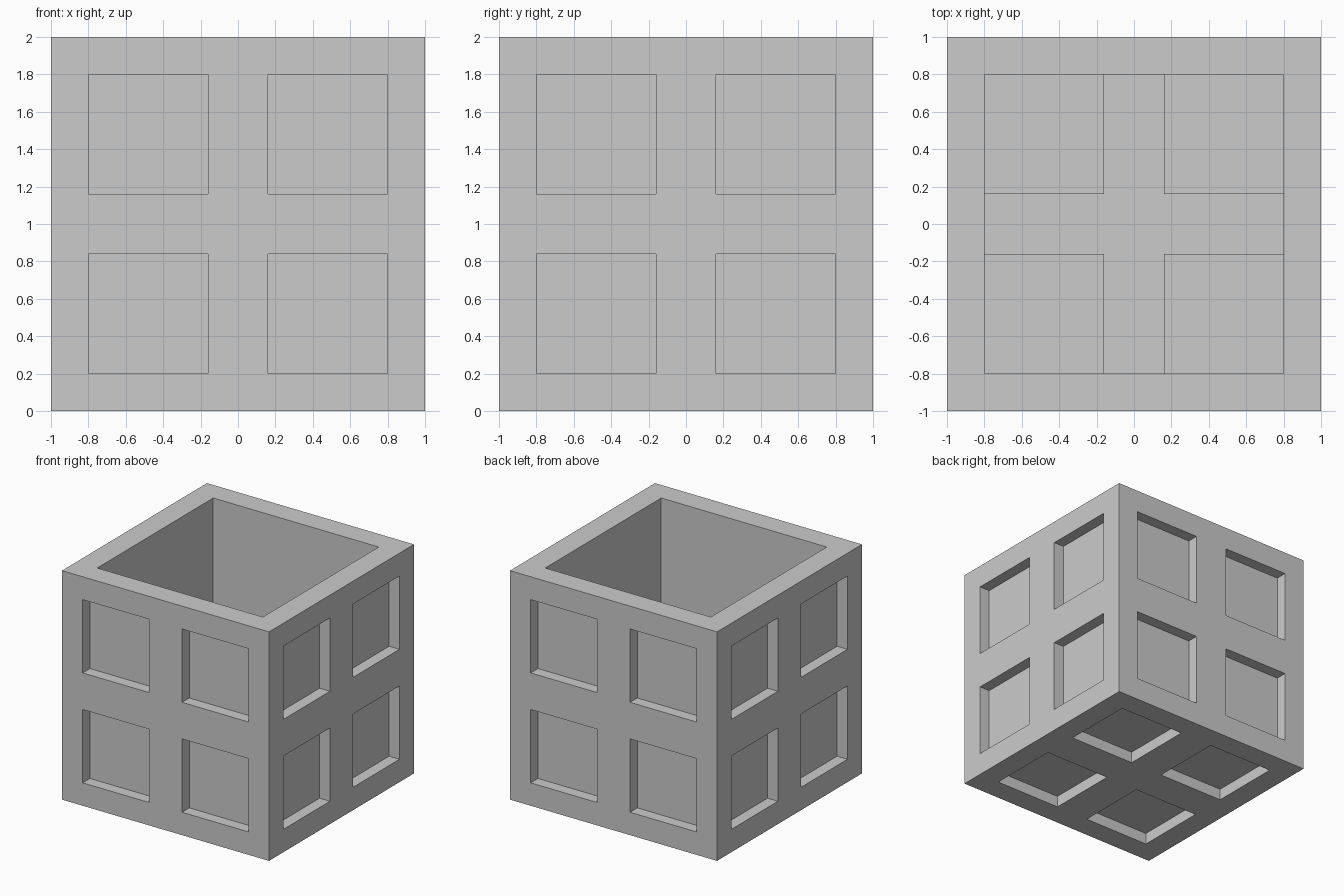
import bpy, bmesh
from math import radians
from mathutils import Matrix, Vector

if "Cube" in bpy.data.objects:
    bpy.data.objects.remove(bpy.data.objects["Cube"])


def panel(bm, marks, sunk, depth, mat, cap=True):
    """Grid panel facing local +Z; cells in the 'sunk' rows/columns drop by depth."""
    def quad(pts):
        bm.faces.new([bm.verts.new(mat @ Vector(p)) for p in pts])

    n = len(marks) - 1
    for i in range(n):
        for j in range(n):
            (x0, x1), (y0, y1) = marks[i:i + 2], marks[j:j + 2]
            top = [(x0, y0, 0), (x1, y0, 0), (x1, y1, 0), (x0, y1, 0)]
            if i not in sunk or j not in sunk:
                quad(top)
                continue
            low = [(x, y, -depth) for x, y, _ in top]
            for k in range(4):
                m = (k + 1) % 4
                quad([top[k], top[m], low[m], low[k]])
            if cap:
                quad(low)


bm = bmesh.new()
lift = Matrix.Translation((0, 0, 1))
out = Matrix.Translation((0, 0, 1))
marks = [-1, -0.8, -0.16, 0.16, 0.8, 1]
floor_z = 0.09

# Four side walls and the underside, each with four square recesses
turns = [Matrix.Rotation(radians(90 * k), 4, 'Z') @ Matrix.Rotation(radians(90), 4, 'X')
         for k in range(4)]
turns.append(Matrix.Rotation(radians(180), 4, 'X'))
for turn in turns:
    panel(bm, marks, (1, 3), 0.1, lift @ turn @ out)

# Rim and inner walls of the open cavity
panel(bm, [-1, -0.8, 0.8, 1], (1,), 2 - floor_z, Matrix.Translation((0, 0, 2)), cap=False)

# Inner floor, with the recess backs standing slightly proud
panel(bm, marks[1:-1], (0, 2), -0.012, Matrix.Translation((0, 0, floor_z)))

bmesh.ops.remove_doubles(bm, verts=bm.verts, dist=0.0005)
mesh = bpy.data.meshes.new("open_crate")
bm.to_mesh(mesh)
bm.free()
crate = bpy.data.objects.new("open_crate", mesh)
bpy.context.collection.objects.link(crate)
